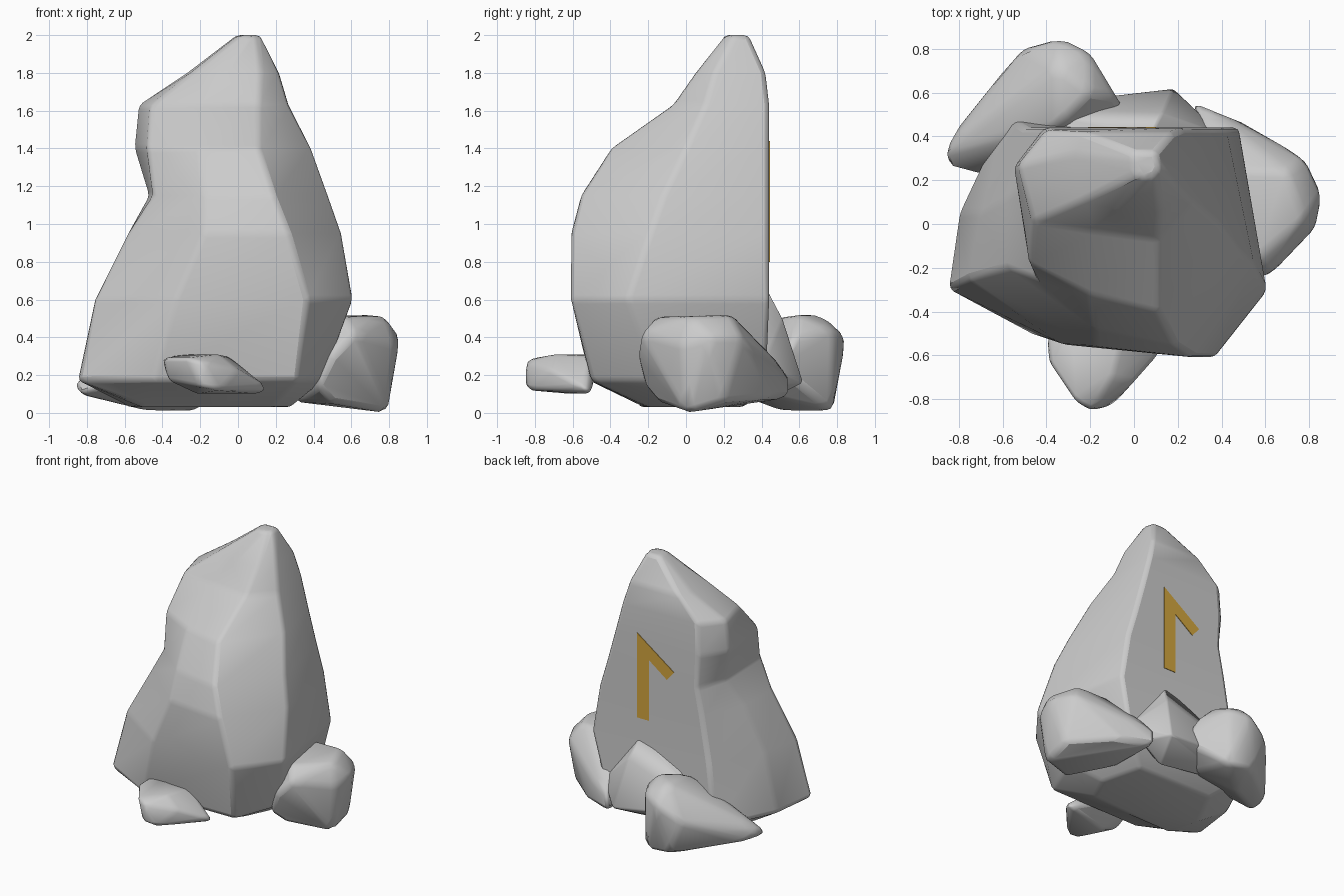
import bpy, bmesh, math

if "Cube" in bpy.data.objects:
    bpy.data.objects.remove(bpy.data.objects["Cube"])


def finish(name, bm, bevel=0.0, angle=50):
    bmesh.ops.recalc_face_normals(bm, faces=bm.faces[:])
    me = bpy.data.meshes.new(name)
    bm.to_mesh(me)
    bm.free()
    ob = bpy.data.objects.new(name, me)
    bpy.context.collection.objects.link(ob)
    if bevel:
        m = ob.modifiers.new("soft_edges", 'BEVEL')
        m.width, m.segments = bevel, 2
        m.limit_method, m.angle_limit = 'ANGLE', math.radians(12)
    bpy.ops.object.select_all(action='DESELECT')
    ob.select_set(True)
    bpy.context.view_layer.objects.active = ob
    bpy.ops.object.shade_smooth_by_angle(angle=math.radians(angle))
    return ob


def hull_rock(name, pts, bevel=0.03):
    bm = bmesh.new()
    for p in pts:
        bm.verts.new(p)
    bmesh.ops.convex_hull(bm, input=bm.verts[:])
    loose = [v for v in bm.verts if not v.link_faces]
    bmesh.ops.delete(bm, geom=loose, context='VERTS')
    bmesh.ops.dissolve_limit(bm, angle_limit=math.radians(6), verts=bm.verts[:], edges=bm.edges[:])
    return finish(name, bm, bevel)


# Standing stone: cross-sections from back left, round the front, to back right
sections = [
    (0.03, [(-.42, .3), (-.58, 0), (-.5, -.25), (-.1, -.22), (.18, -.2), (.28, 0), (.2, .3)]),
    (0.17, [(-.59, .5), (-.8, .05), (-.85, -.3), (-.45, -.51), (.32, -.5), (.45, -.15), (.38, .42)]),
    (0.60, [(-.5, .44), (-.7, .05), (-.76, -.25), (-.33, -.55), (.37, -.61), (.61, -.31), (.48, .44)]),
    (0.95, [(-.44, .44), (-.58, .12), (-.58, -.2), (-.18, -.56), (.27, -.61), (.55, -.19), (.42, .44)]),
    (1.15, [(-.4, .44), (-.47, .2), (-.45, -.25), (-.18, -.48), (.19, -.56), (.48, -.12), (.36, .44)]),
    (1.40, [(-.41, .44), (-.55, .26), (-.48, -.18), (-.2, -.32), (.11, -.4), (.39, 0), (.29, .44)]),
    (1.63, [(-.4, .43), (-.53, .27), (-.46, .01), (-.2, -.03), (.11, -.07), (.27, .1), (.23, .44)]),
    (1.80, [(-.23, .42), (-.27, .32), (-.25, .1), (-.08, .07), (.12, .05), (.22, .15), (.18, .42)]),
    (2.00, [(0, .33), (-.01, .28), (.01, .23), (.04, .2), (.1, .22), (.12, .26), (.1, .33)]),
]
bm = bmesh.new()
rings = [[bm.verts.new((x, y, z)) for x, y in ring] for z, ring in sections]
n = len(rings[0])
for a, b in zip(rings, rings[1:]):
    for i in range(n):
        j = (i + 1) % n
        bm.faces.new((a[i], a[j], b[j], b[i]))
bm.faces.new(rings[0])
bm.faces.new(rings[-1])
finish("standing_stone", bm, 0.025)

# Broad flare at the back foot of the stone
hull_rock("back_flare", [
    (-.59, .53, .26), (-.43, .51, .3), (-.04, .54, .25), (.18, .62, .16), (.31, .45, .14),
    (.4, .41, .25), (.08, .42, .67), (.13, .51, .5), (.3, .3, .3), (-.45, .4, .4),
    (.1, .4, .05), (-.5, .42, .12)], 0.01)

# Loose rocks around the base
hull_rock("right_rock", [
    (.83, -.02, .36), (.86, .13, .4), (.78, .3, .4), (.62, -.24, .42), (.5, -.26, .3),
    (.56, -.16, .51), (.78, .02, .51), (.7, .24, .52), (.4, .25, .51), (.4, -.1, .48),
    (.45, .48, .25), (.28, .55, .2), (.27, .55, .08), (.5, .46, .08), (.79, .2, .06),
    (.79, 0, 0), (.5, -.14, .05), (.42, -.22, .14), (.3, .2, .06)])
hull_rock("back_left_rock", [
    (-.87, .33, .17), (-.85, .26, .1), (-.7, .22, .15), (-.52, .8, .3), (-.34, .85, .4),
    (-.2, .78, .44), (-.35, .72, .52), (-.2, .6, .52), (-.35, .45, .5), (-.08, .58, .4),
    (-.02, .48, .25), (-.2, .77, .01), (-.4, .78, .03), (-.5, .5, .01), (-.6, .54, .34),
    (-.2, .4, .1), (-.8, .45, .1)])
hull_rock("front_rock", [
    (-.4, -.5, .28), (-.39, -.63, .29), (-.37, -.62, .17), (-.27, -.81, .29), (-.19, -.85, .27),
    (-.2, -.85, .14), (-.1, -.83, .12), (-.1, -.7, .31), (0, -.72, .23), (.15, -.55, .14),
    (.14, -.5, .1), (-.22, -.6, .1), (-.05, -.5, .3), (-.3, -.45, .31)], 0.02)

# Inlaid angular mark on the flat back face
bm = bmesh.new()
outline = [(.1, 1.44), (-.21, 1.22), (-.15, 1.15), (0, 1.26), (0, .8), (.1, .8)]
face = bm.faces.new([bm.verts.new((x, .41, z)) for x, z in outline])
ext = bmesh.ops.extrude_face_region(bm, geom=[face])
bmesh.ops.translate(bm, vec=(0, .034, 0),
                    verts=[g for g in ext["geom"] if isinstance(g, bmesh.types.BMVert)])
mark = finish("inlaid_mark", bm, 0, 30)
ochre = bpy.data.materials.new("ochre")
ochre.diffuse_color = (.65, .38, .05, 1)
ochre.use_nodes = True
ochre.node_tree.nodes["Principled BSDF"].inputs["Base Color"].default_value = ochre.diffuse_color
mark.data.materials.append(ochre)
